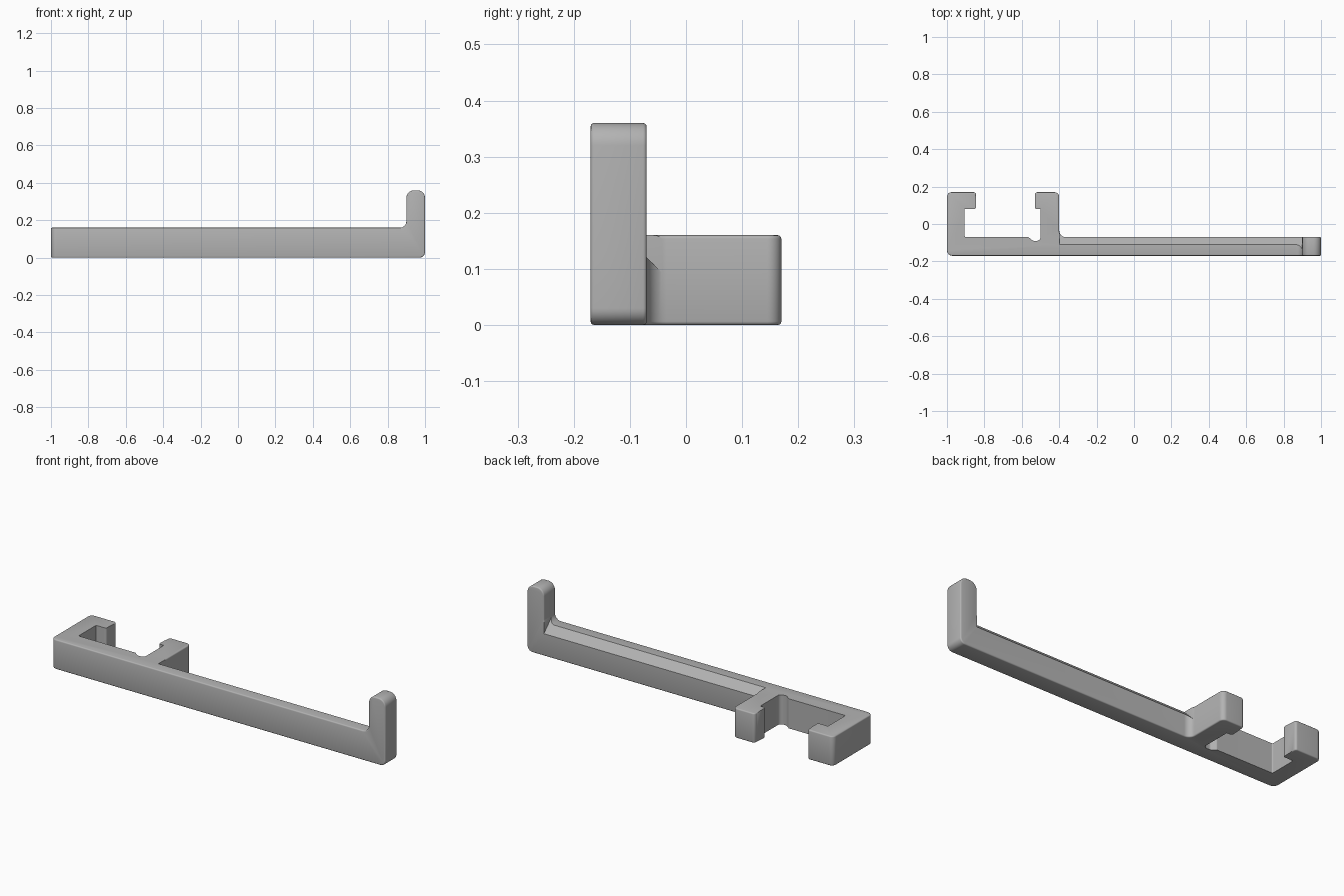
import bpy, bmesh, math
from mathutils import Vector

cube = bpy.data.objects.get("Cube")
if cube:
    bpy.data.objects.remove(cube, do_unlink=True)

grey = bpy.data.materials.new("plain grey")
grey.use_nodes = True
colour = (0.45, 0.45, 0.45, 1)
grey.diffuse_color = colour
grey.node_tree.nodes["Principled BSDF"].inputs["Base Color"].default_value = colour


def rounded(corners, steps=8):
    """Replace every (u, v, radius) corner by a tangent arc."""
    out = []
    for i, (u, v, r) in enumerate(corners):
        p = Vector((u, v))
        if r == 0:
            out.append(p)
            continue
        a = (Vector(corners[i - 1][:2]) - p).normalized()
        b = (Vector(corners[(i + 1) % len(corners)][:2]) - p).normalized()
        half = a.angle(b) / 2
        centre = p + (a + b).normalized() * r / math.sin(half)
        start = p + a * r / math.tan(half) - centre
        end = p + b * r / math.tan(half) - centre
        sweep = start.angle(end)
        for k in range(steps + 1):
            t = k / steps
            out.append(centre + (start * math.sin((1 - t) * sweep)
                                 + end * math.sin(t * sweep)) / math.sin(sweep))
    return out


def prism(name, points, place, low, high):
    """Extrude a flat outline; place(u, v, w) gives the 3D position."""
    bm = bmesh.new()
    face = bm.faces.new([bm.verts.new(place(p[0], p[1], low)) for p in points])
    new = bmesh.ops.extrude_face_region(bm, geom=[face])["geom"]
    shift = Vector(place(0, 0, high)) - Vector(place(0, 0, low))
    bmesh.ops.translate(bm, vec=shift, verts=[g for g in new if isinstance(g, bmesh.types.BMVert)])
    bmesh.ops.recalc_face_normals(bm, faces=bm.faces)
    mesh = bpy.data.meshes.new(name)
    bm.to_mesh(mesh)
    bm.free()
    mesh.materials.append(grey)
    obj = bpy.data.objects.new(name, mesh)
    bpy.context.collection.objects.link(obj)
    return obj


def boolean(obj, tool, operation):
    mod = obj.modifiers.new(operation, "BOOLEAN")
    mod.object, mod.operation, mod.solver = tool, operation, "EXACT"
    bpy.context.view_layer.objects.active = obj
    bpy.ops.object.modifier_apply(modifier=mod.name)
    bpy.data.objects.remove(tool, do_unlink=True)


# Plan outline: clip with two hooked arms, relief notch and long bar
FRONT, BACK, ARM = -0.17, -0.07, 0.17
plan = rounded([
    (-1, FRONT, 0.03), (1, FRONT, 0), (1, BACK, 0),
    (-0.4, BACK, 0.035), (-0.4, ARM, 0.025),
    (-0.53, ARM, 0.015), (-0.53, 0.08, 0.01), (-0.5, 0.08, 0),
    (-0.5, -0.09, 0.02), (-0.54, -0.09, 0.015), (-0.565, BACK, 0.01),
    (-0.905, BACK, 0.006), (-0.905, 0.08, 0), (-0.845, 0.08, 0.01),
    (-0.845, ARM, 0.012), (-1, ARM, 0.025)])
bracket = prism("clip_bar_with_hook", plan, lambda u, v, w: (u, v, w), -0.1, 0.5)

# Front outline: bar with the upright end hook
elevation = rounded([
    (-1.1, 0, 0), (1, 0, 0.03), (1, 0.36, 0.04), (0.9, 0.36, 0.04),
    (0.9, 0.16, 0.035), (-1.1, 0.16, 0)])
side_limit = prism("side_limit", elevation, lambda u, v, w: (u, w, v), -0.5, 0.5)
boolean(bracket, side_limit, "INTERSECT")

# Soften the outer edges, leaving the inside of the clip crisp
bm = bmesh.new()
bm.from_mesh(bracket.data)
bmesh.ops.remove_doubles(bm, verts=bm.verts, dist=0.0001)


def is_outer(edge):
    m = (edge.verts[0].co + edge.verts[1].co) / 2
    inside_clip = -0.96 < m.x < -0.44 and -0.13 < m.y < 0.15
    return not inside_clip and edge.is_manifold and edge.calc_face_angle_signed() > 0.7


bmesh.ops.bevel(bm, geom=[e for e in bm.edges if is_outer(e)], offset=0.01,
                offset_type="OFFSET", segments=3, profile=0.5, affect="EDGES", clamp_overlap=True)
bm.to_mesh(bracket.data)
bm.free()

# Sloped cut along the back top edge of the bar
slope = [(-0.25, 0.3), (0.1, -0.05), (0.1, 0.3)]
slope_cut = prism("slope_cut", slope, lambda u, v, w: (w, u, v), -0.399, 0.899)
boolean(bracket, slope_cut, "DIFFERENCE")

bpy.ops.object.select_all(action="DESELECT")
bracket.select_set(True)
bpy.context.view_layer.objects.active = bracket
bpy.ops.object.shade_smooth_by_angle(angle=math.radians(35))
